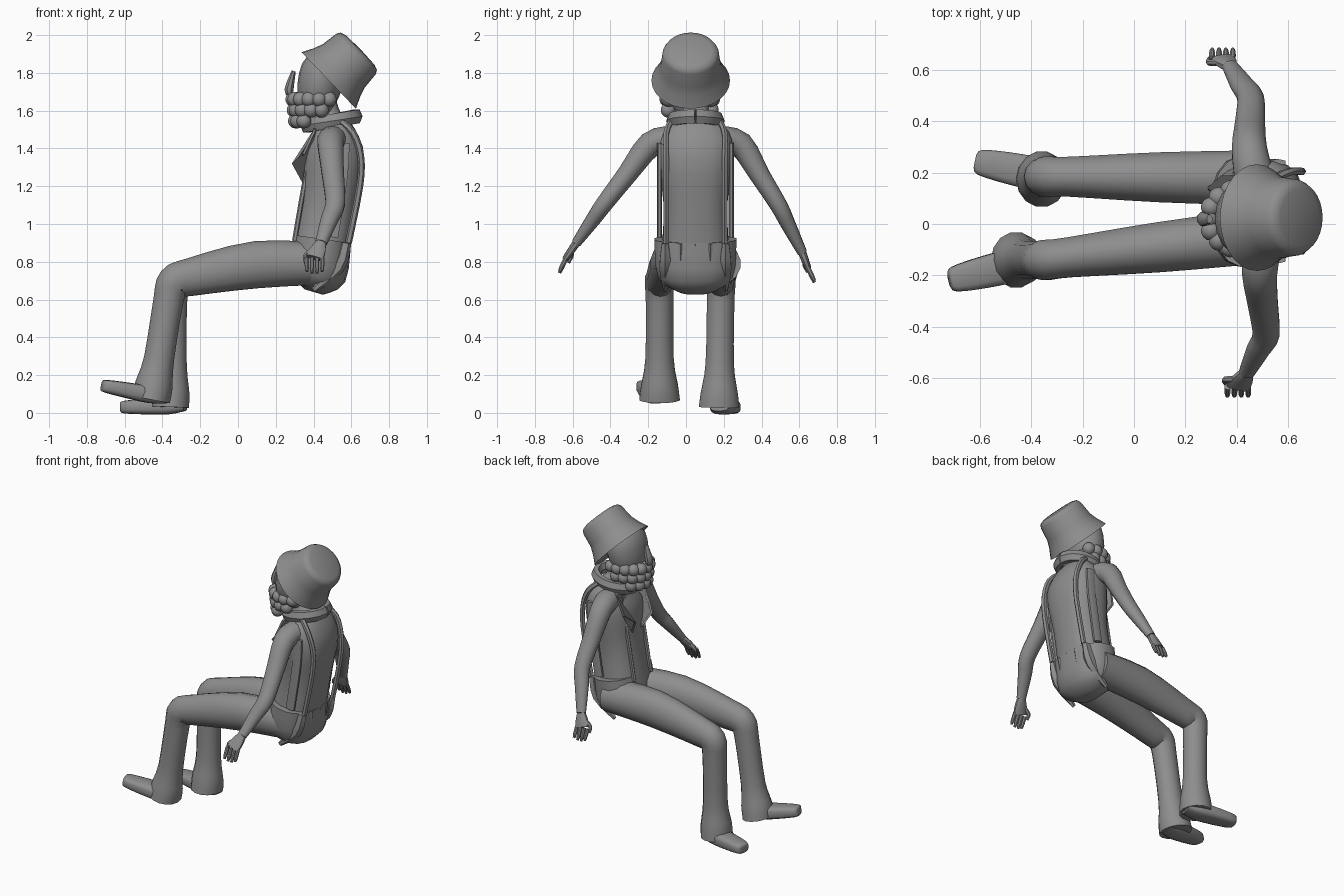
import bpy, bmesh, math
from mathutils import Vector, Matrix

default_cube = bpy.data.objects.get("Cube")
if default_cube:
    bpy.data.objects.remove(default_cube)

grey = (0.27, 0.27, 0.27, 1)
material = bpy.data.materials.new("plain grey")
material.use_nodes = True
material.diffuse_color = grey
material.node_tree.nodes["Principled BSDF"].inputs["Base Color"].default_value = grey

forward = Vector((-1, 0, 0))
sideways = Vector((0, 1, 0))
upward = Vector((0, 0, 1))


def finish(name, bm, sharp_angle=40):
    """Turn a bmesh into a shaded object with the shared material."""
    bmesh.ops.recalc_face_normals(bm, faces=bm.faces)
    mesh = bpy.data.meshes.new(name)
    bm.to_mesh(mesh)
    bm.free()
    mesh.materials.append(material)
    part = bpy.data.objects.new(name, mesh)
    bpy.context.collection.objects.link(part)
    bpy.ops.object.select_all(action='DESELECT')
    part.select_set(True)
    bpy.context.view_layer.objects.active = part
    bpy.ops.object.shade_smooth_by_angle(angle=math.radians(sharp_angle))


def smooth_path(keys, steps):
    """Catmull-Rom interpolation through the key vectors."""
    path = []
    for i in range(len(keys) - 1):
        before, start = keys[max(i - 1, 0)], keys[i]
        end, after = keys[i + 1], keys[min(i + 2, len(keys) - 1)]
        for step in range(steps):
            t = step / steps
            leave, arrive = (end - before) / 2, (after - start) / 2
            path.append(start + leave * t
                        + ((end - start) * 3 - leave * 2 - arrive) * t ** 2
                        + ((start - end) * 2 + leave + arrive) * t ** 3)
    return path + [keys[-1]]


def tube(name, points, widths, depths, across=sideways, sides=14, power=1.0, steps=3):
    """Loft through points; widths run along the across direction."""
    keys = [Vector((*p, w, d)) for p, w, d in zip(points, widths, depths)]
    path = smooth_path(keys, steps)
    centres = [key.to_3d() if len(key) == 3 else Vector(key[:3]) for key in path]
    bm = bmesh.new()
    rings = []
    for i, key in enumerate(path):
        ahead, behind = centres[min(i + 1, len(path) - 1)], centres[max(i - 1, 0)]
        along = (ahead - behind).normalized()
        wide = (across - along * across.dot(along)).normalized()
        deep = along.cross(wide)
        ring = []
        for k in range(sides):
            angle = math.tau * (k + 0.5) / sides
            c, s = math.cos(angle), math.sin(angle)
            c = math.copysign(abs(c) ** power, c) * key[3]
            s = math.copysign(abs(s) ** power, s) * key[4]
            ring.append(bm.verts.new(centres[i] + wide * c + deep * s))
        rings.append(ring)
    for lower, upper in zip(rings, rings[1:]):
        for k in range(sides):
            n = (k + 1) % sides
            bm.faces.new((lower[k], lower[n], upper[n], upper[k]))
    bm.faces.new(rings[0])
    bm.faces.new(rings[-1])
    finish(name, bm)


def cord(name, points, width, depth, across=sideways):
    """Strip of constant section."""
    count = len(points)
    tube(name, points, [width] * count, [depth] * count, across, sides=6)


# Torso, from the waist to the neck
middle = 0.05
tube("torso",
     [(.44, middle, .87), (.48, middle, 1.1), (.51, middle, 1.35),
      (.5, middle, 1.48), (.47, middle, 1.56), (.45, middle, 1.65)],
     widths=(.18, .17, .2, .18, .08, .07), depths=(.15, .15, .16, .12, .08, .07),
     sides=18, power=.8)

# Seat of the trousers with hanging folds
tube("trouser_seat",
     [(.4, middle, .64), (.42, middle, .72), (.45, middle, .92)],
     widths=(.08, .2, .22), depths=(.05, .15, .15), sides=18, power=.85)
for i in range(5):
    y = middle + .08 * (i - 2)
    tube(f"seat_fold_{i + 1}", [(.57, y, .9), (.53, y, .77), (.4, y, .65)],
         widths=(.02, .035, .01), depths=(.03, .035, .015), sides=6)


# Flared trouser legs, each with its shoe
def leg(side, hip, knee, cuff, toe, heel_height):
    hip, knee, cuff, toe = map(Vector, (hip, knee, cuff, toe))
    thigh = hip.lerp(knee, .45) + upward * .04
    over_knee = knee.lerp(thigh, .2) + upward * .01
    under_knee = knee.lerp(cuff, .15) + forward * .01
    shin, flare = knee.lerp(cuff, .65), knee.lerp(cuff, .88)
    tube(f"{side}_trouser_leg",
         [hip, thigh, over_knee, knee, under_knee, shin, flare, cuff],
         widths=(.11, .1, .08, .08, .075, .077, .1, .11),
         depths=(.11, .125, .1, .09, .08, .08, .1, .1))
    heel = Vector((cuff.x + .08, cuff.y, heel_height))
    reach = toe - heel
    tube(f"{side}_shoe",
         [heel, heel + reach * .25, heel + reach * .6, toe - reach * .06, toe],
         widths=(.05, .065, .063, .05, .025), depths=(.03, .045, .042, .034, .025),
         power=.6)


leg("left", hip=(.46, -.05, .79), knee=(-.34, -.14, .69),
    cuff=(-.46, -.14, .07), toe=(-.72, -.22, .145), heel_height=.08)
leg("right", hip=(.46, .18, .79), knee=(-.335, .185, .69),
    cuff=(-.36, .175, .03), toe=(-.62, .245, .03), heel_height=.04)


# Arms and hands
def arm(side, outward, chest, shoulder, elbow, wrist, palm):
    chest, shoulder, elbow, wrist, palm = map(
        Vector, (chest, shoulder, elbow, wrist, palm))
    upper, lower = shoulder.lerp(elbow, .5), elbow.lerp(wrist, .4)
    tube(f"{side}_arm", [chest, shoulder, upper, elbow, lower, wrist],
         widths=(.08, .07, .06, .053, .047, .032),
         depths=(.07, .068, .054, .046, .04, .026), across=forward)
    heart = wrist.lerp(palm, .5)
    tube(f"{side}_palm", [wrist, heart, palm], widths=(.028, .043, .047),
         depths=(.022, .02, .018), across=forward, sides=10, power=.8)
    for i in range(4):
        base = palm - forward * .027 * (i - 1.5)
        length = .085 - .01 * abs(i - 1.5)
        tip = base + outward * .035 - upward * length
        tube(f"{side}_finger_{i + 1}", [base, base.lerp(tip, .6), tip],
             widths=(.012, .012, .008), depths=(.013, .013, .009),
             across=forward, sides=8)
    root = heart + forward * .03
    bend = root + forward * .035 - upward * .03
    tube(f"{side}_thumb", [root, bend, bend + outward * .015 - upward * .035],
         widths=(.015, .013, .009), depths=(.016, .014, .009), sides=8)


arm("left", -sideways, chest=(.5, -.08, 1.45), shoulder=(.49, -.19, 1.42),
    elbow=(.515, -.43, 1.11), wrist=(.44, -.58, .9), palm=(.405, -.635, .82))
arm("right", sideways, chest=(.47, .18, 1.45), shoulder=(.45, .29, 1.42),
    elbow=(.455, .49, 1.1), wrist=(.375, .615, .85), palm=(.345, .645, .77))

# Waistcoat edging and pointed lapels
for side, sign in (("left", -1), ("right", 1)):
    back, front, flank = (middle + sign * offset for offset in (.155, .09, .19))
    cord(f"{side}_back_edging",
         [(.585, back, .9), (.645, back, 1.2), (.65, back, 1.36),
          (.61, back, 1.48), (.54, back - sign * .03, 1.55)], .016, .018)
    cord(f"{side}_front_edging",
         [(.3, front, .91), (.35, front, 1.2), (.41, front, 1.5)], .012, .014)
    cord(f"{side}_armhole_edging",
         [(.5, flank, .93), (.55, flank, 1.25), (.56, flank, 1.43)],
         .035, .014, across=forward)
    bm = bmesh.new()
    inner, outer = front - sign * .04, front + sign * .05
    corners = [(.4, inner, 1.52), (.4, outer, 1.5), (.34, outer, 1.37),
               (.285, front, 1.32), (.34, inner, 1.22)]
    face = bm.faces.new([bm.verts.new(corner) for corner in corners])
    grown = bmesh.ops.extrude_face_region(bm, geom=[face])["geom"]
    bmesh.ops.translate(bm, vec=-forward * .014,
                        verts=[g for g in grown if isinstance(g, bmesh.types.BMVert)])
    finish(f"{side}_lapel", bm)

# Scarf wound around the neck
turns = [math.tau * k / 12 for k in range(13)]
cord("scarf", [(.495 + .135 * math.cos(a), middle + .125 * math.sin(a),
                1.545 + .025 * math.cos(a)) for a in turns],
     .042, .03, across=upward)

# Head and nose
face_middle = 0.02
tube("head", [(.43, face_middle, 1.58), (.425, face_middle, 1.68),
              (.45, face_middle, 1.82), (.48, face_middle, 1.92)],
     widths=(.07, .14, .15, .08), depths=(.06, .11, .115, .06), sides=18)
tube("nose", [(.295, face_middle, 1.81), (.27, face_middle, 1.71),
              (.285, face_middle, 1.68)],
     widths=(.018, .03, .015), depths=(.012, .026, .012), sides=8)

# Beard made of beads in three rows, shorter towards the chin
for row, (count, spread) in enumerate(((11, 112), (9, 95), (5, 50))):
    for i in range(count):
        angle = math.pi + math.radians(spread) * (2 * i / (count - 1) - 1)
        reach = .14 - .007 * row
        bm = bmesh.new()
        bmesh.ops.create_uvsphere(bm, u_segments=14, v_segments=9, radius=.04)
        bm.transform(Matrix.Translation((.43 + reach * math.cos(angle),
                                         face_middle + reach * .86 * math.sin(angle),
                                         1.66 - .057 * row)))
        finish(f"beard_bead_{row + 1}_{i + 1}", bm, sharp_angle=60)

# Tilted bucket hat, turned from a profile of radius and height
profile = [(0, .03), (.208, 0), (.178, .06), (.16, .11), (.15, .2),
           (.138, .222), (.11, .232), (0, .236)]
bm = bmesh.new()
outline = [bm.verts.new((radius, 0, height)) for radius, height in profile]
edges = [bm.edges.new(pair) for pair in zip(outline, outline[1:])]
bmesh.ops.spin(bm, geom=outline + edges, axis=upward, cent=(0, 0, 0),
               angle=math.tau, steps=28)
bmesh.ops.remove_doubles(bm, verts=bm.verts, dist=.0005)
tilt = Matrix.Rotation(math.radians(46), 4, 'Y')
bm.transform(Matrix.Translation((.48, .025, 1.76)) @ tilt)
finish("bucket_hat", bm, sharp_angle=50)
